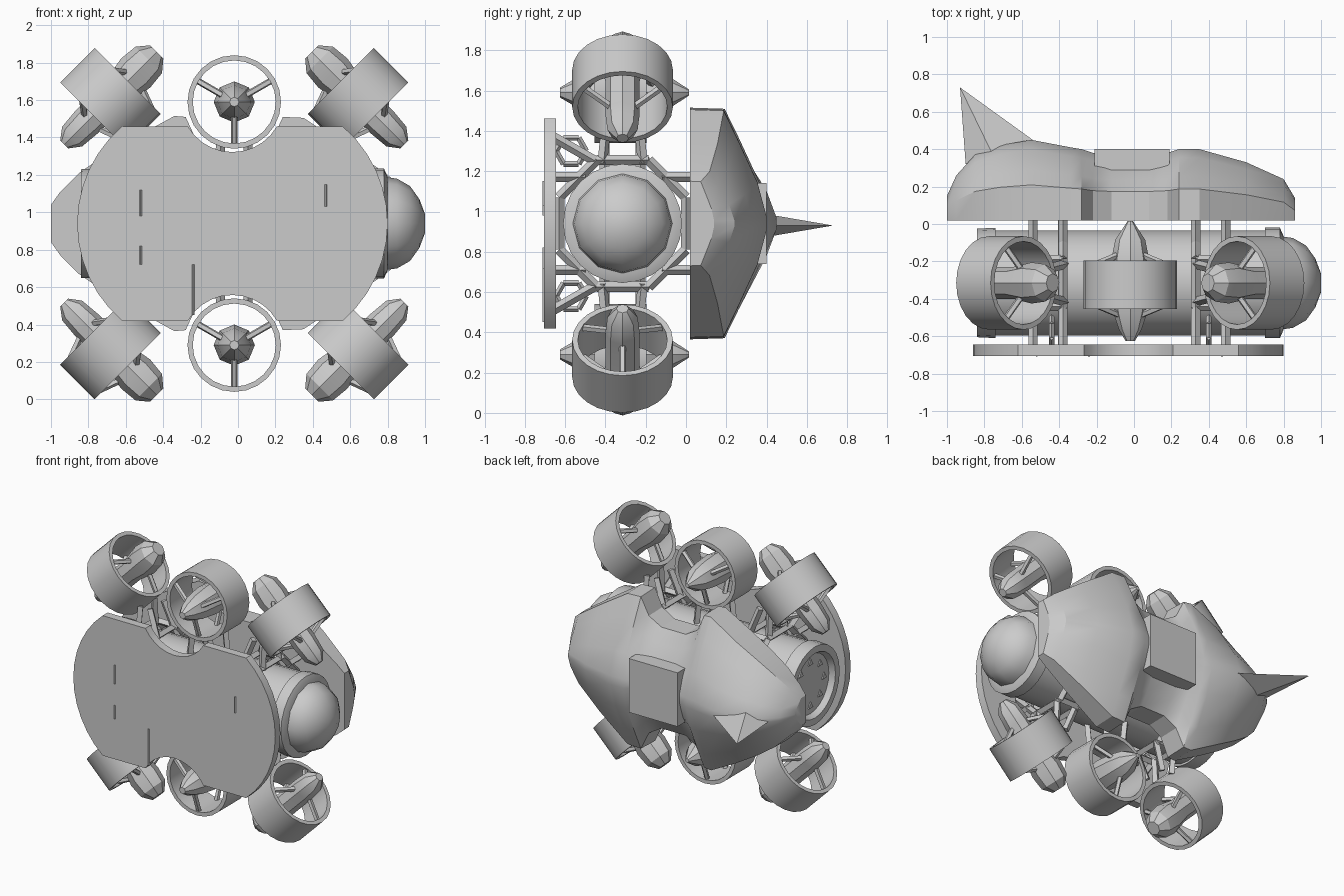
import bpy, bmesh, math
from mathutils import Vector, Matrix

cube = bpy.data.objects.get("Cube")
if cube:
    bpy.data.objects.remove(cube, do_unlink=True)

grey = bpy.data.materials.new("light_grey")
grey.use_nodes = True
grey.diffuse_color = (0.6, 0.6, 0.6, 1)
for node in grey.node_tree.nodes:
    if node.type == 'BSDF_PRINCIPLED':
        node.inputs["Base Color"].default_value = (0.6, 0.6, 0.6, 1)

parts = []
CENTRE = Vector((-0.02, -0.315, 0.94))


def finish(name, bm, matrix=None):
    bmesh.ops.recalc_face_normals(bm, faces=bm.faces)
    mesh = bpy.data.meshes.new(name)
    bm.to_mesh(mesh)
    bm.free()
    mesh.materials.append(grey)
    obj = bpy.data.objects.new(name, mesh)
    bpy.context.collection.objects.link(obj)
    if matrix:
        obj.matrix_world = matrix
    parts.append(obj)
    return obj


def loft(bm, rows, loop=False):
    """Skin a list of closed point rings, capping the ends unless looped."""
    rings = [[bm.verts.new(p) for p in row] for row in rows]
    n = len(rings[0])
    pairs = list(zip(rings, rings[1:]))
    if loop:
        pairs.append((rings[-1], rings[0]))
    for a, b in pairs:
        for i in range(n):
            j = (i + 1) % n
            bm.faces.new((a[i], a[j], b[j], b[i]))
    if not loop:
        bm.faces.new(rings[0])
        bm.faces.new(rings[-1])


def lathe(name, profile, sides, matrix, loop=False):
    bm = bmesh.new()
    angles = [math.tau * i / sides for i in range(sides)]
    loft(bm, [[(r * math.cos(a), r * math.sin(a), t) for a in angles]
              for t, r in profile], loop)
    return finish(name, bm, matrix)


def bars(name, segments, radius, sides=4, matrix=None):
    """Straight rods joining pairs of points."""
    bm = bmesh.new()
    for a, b in segments:
        a, b = Vector(a), Vector(b)
        d = b - a
        m = Matrix.Translation((a + b) / 2) @ d.to_track_quat('Z', 'Y').to_matrix().to_4x4()
        bmesh.ops.create_cone(bm, cap_ends=True, segments=sides, radius1=radius,
                              radius2=radius, depth=d.length, matrix=m)
    return finish(name, bm, matrix)


def box(name, low, high):
    low, high = Vector(low), Vector(high)
    bm = bmesh.new()
    bmesh.ops.create_cube(bm, size=1, matrix=Matrix.Translation((low + high) / 2)
                          @ Matrix.Diagonal((*(high - low), 1)))
    return finish(name, bm)


def aim(origin, axis):
    q = Vector(axis).to_track_quat('Z', 'Y')
    return Matrix.Translation(origin) @ q.to_matrix().to_4x4()


# Pressure tube, recessed at one end and domed at the other
x_axis = aim((0, CENTRE.y, CENTRE.z), (1, 0, 0))
lathe("pressure_tube", [(-0.80, 0.22), (-0.84, 0.24), (-0.84, 0.29), (-0.74, 0.295),
                        (-0.74, 0.28), (0.70, 0.28), (0.70, 0.295), (0.78, 0.295),
                        (0.80, 0.25)], 24, x_axis)
lathe("end_dome", [(0.78, 0.25), (0.85, 0.24), (0.92, 0.2), (0.97, 0.13), (1.0, 0.05)],
      12, x_axis)
vents = []
for i in range(8):
    a = math.tau * i / 8
    y, z = CENTRE.y + 0.16 * math.cos(a), CENTRE.z + 0.16 * math.sin(a)
    vents.append(((-0.808, y, z), (-0.8, y, z)))
bars("end_vents", vents, 0.03, 3)

# Front plate: rounded ends and two notches that follow the middle thrusters
outline = []
arc = math.radians(49.6)
for sx, sz in ((1, 1), (-1, -1)):
    for i in range(13):
        a = -arc + 2 * arc * i / 12
        outline.append((sx * (0.147 + 0.683 * math.cos(a)), sx * 0.683 * math.sin(a)))
    for i in range(11):
        a = math.radians(-30 - 120 * i / 10)
        outline.append((sx * 0.275 * math.cos(a), sz * (0.657 + 0.275 * math.sin(a))))
bm = bmesh.new()
loft(bm, [[(x - 0.03, y, z + CENTRE.z) for x, z in outline] for y in (-0.705, -0.645)])
finish("front_plate", bm)
bars("plate_ridges", [((x, -0.704, z), (x, -0.704, z + h)) for x, z, h in
                      ((-0.24, 0.45, 0.27), (-0.52, 0.98, 0.14), (-0.52, 0.72, 0.1),
                       (0.47, 1.03, 0.12))], 0.008)

# Rear hull: cross-sections (x, half height, depth) along its length
stations = [(-1.0, 0.1, 0.13), (-0.95, 0.17, 0.24), (-0.85, 0.27, 0.35), (-0.72, 0.36, 0.4),
            (-0.55, 0.46, 0.43), (-0.34, 0.575, 0.39), (-0.28, 0.57, 0.38),
            (-0.22, 0.44, 0.36), (-0.12, 0.38, 0.35), (0.08, 0.38, 0.35),
            (0.18, 0.44, 0.36), (0.24, 0.57, 0.38), (0.35, 0.565, 0.38),
            (0.6, 0.4, 0.31), (0.8, 0.26, 0.22), (0.86, 0.21, 0.12)]
half = [(0, 1), (0.44, 0.99), (0.62, 0.74), (0.88, 0.36), (1, 0.06)]
section = half + [(f, -k) for f, k in reversed(half)]
bm = bmesh.new()
loft(bm, [[(x, 0.02 + d * f, CENTRE.z + h * k) for f, k in section] for x, h, d in stations])
finish("rear_hull", bm)
box("hull_panel", (-0.21, 0.25, 0.74), (0.19, 0.4, 1.14))

# Tail fin
bm = bmesh.new()
for p in ((-0.9, 0.32, 0), (-0.76, 0.38, 0.06), (-0.5, 0.42, 0), (-0.76, 0.38, -0.06),
          (-0.93, 0.73, 0)):
    bm.verts.new((p[0], p[1], 0.93 + p[2]))
bmesh.ops.convex_hull(bm, input=bm.verts)
finish("tail_fin", bm)

# Ducted thrusters
SHROUD = [(-0.13, 0.25), (0.13, 0.25), (0.13, 0.222), (-0.13, 0.222)]
MID_HUB = [(-0.3, 0.025), (-0.24, 0.06), (-0.15, 0.09), (0, 0.11), (0.14, 0.1),
           (0.24, 0.08), (0.34, 0.015)]
SIDE_HUB = [(-0.35, 0.03), (-0.29, 0.075), (-0.18, 0.085), (0.05, 0.085), (0.19, 0.11),
            (0.29, 0.1), (0.35, 0.05)]


def thruster(name, origin, axis, hub):
    m = aim(origin, axis)
    lathe(name + "_shroud", SHROUD, 24, m, loop=True)
    lathe(name + "_hub", hub, 8, m)
    spokes = []
    for deg in (-90, 30, 150):
        c, s = math.cos(math.radians(deg)), math.sin(math.radians(deg))
        for t in (-0.1, 0.1):
            spokes.append(((0.07 * c, 0.07 * s, t * 1.6), (0.235 * c, 0.235 * s, t)))
    bars(name + "_spokes", spokes, 0.018, 5, m)


for sz, level in ((1, "upper"), (-1, "lower")):
    thruster(level + "_middle_thruster", CENTRE + Vector((0, -0.01, sz * 0.65)),
             (0, 1, 0), MID_HUB)
    bars(level + "_middle_pylon",
         [(CENTRE + Vector((x, y, sz * 0.26)), CENTRE + Vector((x * 0.8, y, sz * 0.42)))
          for x in (-0.09, 0.09) for y in (-0.09, 0.09)], 0.025)
    for sx, side in ((1, "left"), (-1, "right")):
        name = level + "_" + side
        thruster(name + "_thruster", CENTRE + Vector((sx * 0.662, 0, sz * 0.67)),
                 (-sx, 0, sz), SIDE_HUB)
        bars(name + "_pylon",
             [(CENTRE + Vector((sx * x, y, sz * 0.3)),
               CENTRE + Vector((sx * (x * 0.5 + 0.25), y * 0.8, sz * 0.5)))
              for x in (0.35, 0.51) for y in (-0.1, 0.1)], 0.025)

        # Cable hoop behind the plate
        hoop = [Vector((sx * 0.42 - 0.02, -0.57 + 0.075 * math.cos(math.tau * i / 6),
                        CENTRE.z + sz * 0.36 + 0.075 * math.sin(math.tau * i / 6)))
                for i in range(6)]
        bars(name + "_hoop", [(hoop[i], hoop[i - 1]) for i in range(6)], 0.014)

# Octagonal frames round the tube, tied to the plate and the hull
for side, x0 in (("left", 0.33), ("right", -0.54)):
    segments = []
    for x in (x0, x0 + 0.16):
        ring = [Vector((x, CENTRE.y + 0.34 * math.cos(a), CENTRE.z + 0.34 * math.sin(a)))
                for a in (math.radians(22.5 + 45 * i) for i in range(8))]
        segments += [(ring[i], ring[i - 1]) for i in range(8)]
        for sz in (-1, 1):
            z = CENTRE.z + sz * 0.23
            segments.append(((x, -0.12, z), (x, 0.05, z)))
            segments.append(((x, -0.5, z), (x, -0.66, z)))
            segments.append(((x, -0.45, CENTRE.z + sz * 0.31),
                             (x, -0.66, CENTRE.z + sz * 0.43)))
    for y in (-0.44, -0.19):
        for sz in (-1, 1):
            z = CENTRE.z + sz * 0.31
            segments.append(((x0, y, z), (x0 + 0.16, y, z)))
    bars(side + "_frame", segments, 0.025)

# Smooth the round parts and keep the edges crisp
bpy.ops.object.select_all(action='DESELECT')
for obj in parts:
    obj.select_set(True)
bpy.context.view_layer.objects.active = parts[0]
bpy.ops.object.shade_smooth_by_angle(angle=math.radians(30))
